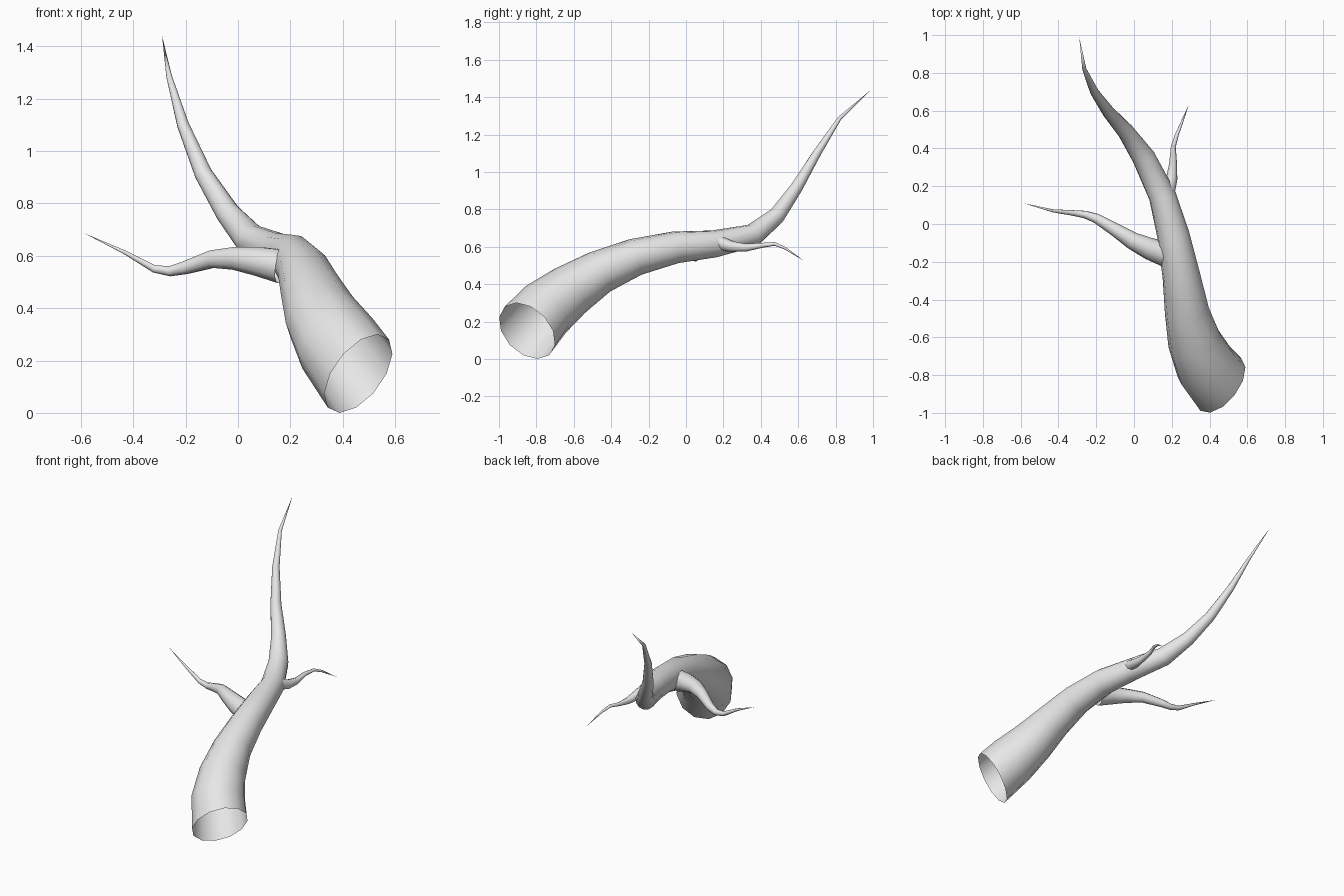
import bpy, bmesh, math
from mathutils import Vector

cube = bpy.data.objects.get("Cube")
if cube:
    bpy.data.objects.remove(cube, do_unlink=True)

# Single bark colour
bark = bpy.data.materials.new("pale_grey_bark")
bark.use_nodes = True
colour = (0.8, 0.8, 0.8, 1)
bark.diffuse_color = colour
bark.node_tree.nodes["Principled BSDF"].inputs["Base Color"].default_value = colour


def limb(name, path, sides, start):
    """Tapered tube along (x, y, z, radius) points: open root, pointed tip."""
    centres = [Vector(p[:3]) for p in path]
    bm = bmesh.new()
    rings = []
    tangent = Vector(start).normalized()
    side = tangent.cross(Vector((0, 0, 1))).normalized()
    for i, c in enumerate(centres[:-1]):
        if i:
            before = (c - centres[i - 1]).normalized()
            after = (centres[i + 1] - c).normalized()
            new = (before + after).normalized()
            side = tangent.rotation_difference(new) @ side
            tangent = new
        up = side.cross(tangent)
        ring = []
        for k in range(sides):
            a = math.tau * k / sides
            ring.append(bm.verts.new(c + path[i][3] * (side * math.cos(a) + up * math.sin(a))))
        rings.append(ring)
    tip = bm.verts.new(centres[-1])
    # Rings run anticlockwise seen from the root, so this winding faces outward
    for k in range(sides):
        n = (k + 1) % sides
        for a, b in zip(rings, rings[1:]):
            bm.faces.new((a[k], b[k], b[n], a[n]))
        bm.faces.new((rings[-1][k], tip, rings[-1][n]))
    for f in bm.faces:
        f.smooth = True
    mesh = bpy.data.meshes.new(name)
    bm.to_mesh(mesh)
    bm.free()
    mesh.materials.append(bark)
    obj = bpy.data.objects.new(name, mesh)
    bpy.context.collection.objects.link(obj)


# Main bough, sweeping up to the back
limb("main_branch", [
    (.46, -.85, .15, .176), (.38, -.75, .265, .165), (.32, -.62, .365, .143),
    (.28, -.46, .465, .118), (.25, -.27, .545, .1), (.207, -.055, .597, .086),
    (.15, .15, .615, .073), (.05, .355, .66, .062), (-.04, .485, .765, .046),
    (-.133, .59, .915, .034), (-.21, .7, 1.1, .023), (-.263, .82, 1.285, .011),
    (-.29, .99, 1.44, 0)], 12, (-.67, .52, .52))

# Long twig on the right
limb("right_twig", [
    (.163, -.158, .56, .067), (.08, -.13, .578, .058), (-.01, -.088, .59, .046),
    (-.1, -.03, .587, .035), (-.2, .03, .555, .026), (-.26, .05, .541, .02),
    (-.32, .058, .55, .015), (-.43, .07, .612, .008), (-.585, .11, .685, 0)],
    10, (-.95, .3, .15))

# Short twig on the left
limb("left_twig", [
    (.185, .185, .62, .037), (.2, .24, .602, .03), (.207, .32, .595, .021),
    (.208, .41, .608, .013), (.228, .475, .615, .01), (.25, .53, .592, .007),
    (.29, .63, .525, 0)], 8, (.5, .8, -.2))
